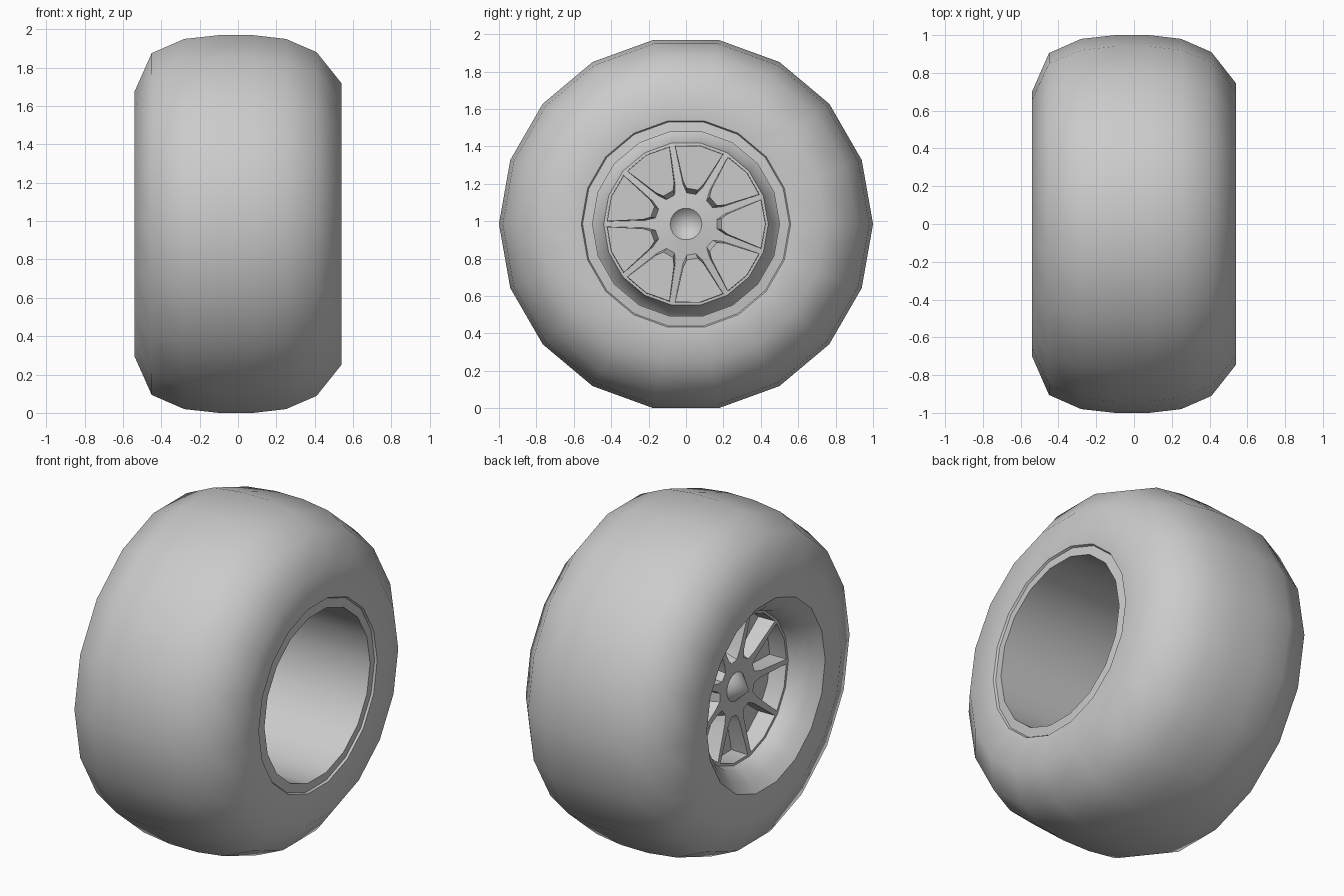
import bpy, bmesh
from math import cos, sin, radians, hypot

SIDES = 18
AXLE_Z = cos(radians(10))  # flat of the tyre rests on the ground

cube = bpy.data.objects.get("Cube")
if cube:
    bpy.data.objects.remove(cube, do_unlink=True)

grey = bpy.data.materials.new("plain grey")
grey.use_nodes = True
COLOUR = (0.6, 0.6, 0.6, 1)
grey.diffuse_color = COLOUR
grey.node_tree.nodes["Principled BSDF"].inputs["Base Color"].default_value = COLOUR


def finish(bm, name, angle):
    """Turn a bmesh into a smooth object with sharp corners kept."""
    bmesh.ops.remove_doubles(bm, verts=bm.verts, dist=0.0005)
    bmesh.ops.recalc_face_normals(bm, faces=bm.faces)
    mesh = bpy.data.meshes.new(name)
    bm.to_mesh(mesh)
    bm.free()
    mesh.materials.append(grey)
    obj = bpy.data.objects.new(name, mesh)
    bpy.context.collection.objects.link(obj)
    bpy.ops.object.select_all(action="DESELECT")
    obj.select_set(True)
    bpy.context.view_layer.objects.active = obj
    bpy.ops.object.shade_smooth_by_angle(angle=radians(angle))


def around(x, r, degrees):
    a = radians(degrees)
    return (x, r * cos(a), AXLE_Z + r * sin(a))


def lathe(name, profile, angle=50):
    """Revolve (x, radius) points about the axle."""
    bm = bmesh.new()
    rings = [[bm.verts.new(around(x, r, 360 * i / SIDES)) for i in range(SIDES)]
             for x, r in profile]
    for a, b in zip(rings, rings[1:]):
        for i in range(SIDES):
            j = (i + 1) % SIDES
            bm.faces.new((a[i], a[j], b[j], b[i]))
    finish(bm, name, angle)


# Tyre, with a rounder shoulder on the dished side
lathe("tyre", [(-0.53, 0.56), (-0.54, 0.70), (-0.45, 0.905), (-0.28, 0.98),
               (-0.10, 1.0), (0.08, 1.0), (0.25, 0.98), (0.41, 0.91),
               (0.54, 0.745), (0.53, 0.56)])

# Lip and open barrel of the rim
lathe("rim_barrel", [(0.53, 0.56), (0.518, 0.553), (0.525, 0.50),
                     (0.0, 0.50), (-0.45, 0.50)], 40)

# Dish sloping in to the spokes
lathe("rim_dish", [(-0.53, 0.56), (-0.48, 0.50), (-0.42, 0.455), (-0.37, 0.44)])

# Spoked disc: nine sectors, each with a sunken pocket between two spokes
RIM_R, HUB_R, FLOOR_X = 0.44, 0.085, -0.26
OPENING = [(0.427, 0), (0.403, 0.132), (0.21, 0.055), (0.165, 0.025)]
FLOOR = [(0.425, 0), (0.401, 0.13), (0.225, 0.056), (0.19, 0.03)]


def face_x(r):
    """The disc is slightly dished toward the hub."""
    return -0.33 - 0.04 * (r - HUB_R) / (RIM_R - HUB_R)


bm = bmesh.new()
for sector in range(9):
    turn = 40 * sector
    c, s = cos(radians(turn)), sin(radians(turn))

    def place(u, v, x=None):
        if x is None:
            x = face_x(hypot(u, v))
        return bm.verts.new((x, u * c - v * s, AXLE_Z + u * s + v * c))

    def ring_point(r, degrees):
        return bm.verts.new(around(face_x(r), r, turn + degrees))

    floors = []
    inner_ends = []
    for side in (1, -1):
        rim0, rim1 = ring_point(RIM_R, 0), ring_point(RIM_R, 20 * side)
        hub0, hub1 = ring_point(HUB_R, 0), ring_point(HUB_R, 20 * side)
        o = [place(u, v * side) for u, v in OPENING]
        f = [place(u, v * side, FLOOR_X) for u, v in FLOOR]
        tip = bm.verts.new((-0.42, 0, AXLE_Z))
        # outer edge, half spoke, hub and hub cone
        for face in ((rim0, rim1, o[1], o[0]), (rim1, hub1, o[2], o[1]),
                     (hub1, hub0, o[3], o[2]), (hub0, hub1, tip)):
            bm.faces.new(face)
        # pocket walls
        for k in range(3):
            bm.faces.new((o[k], o[k + 1], f[k + 1], f[k]))
        floors.append(f)
        inner_ends.append((hub0, o[3], f[3]))
    (h, oa, fa), (_, ob, fb) = inner_ends
    bm.faces.new((h, oa, ob))
    bm.faces.new((oa, ob, fb, fa))
    # pocket floor
    bm.faces.new(floors[0] + floors[1][:0:-1])
finish(bm, "spoked_disc", 30)
